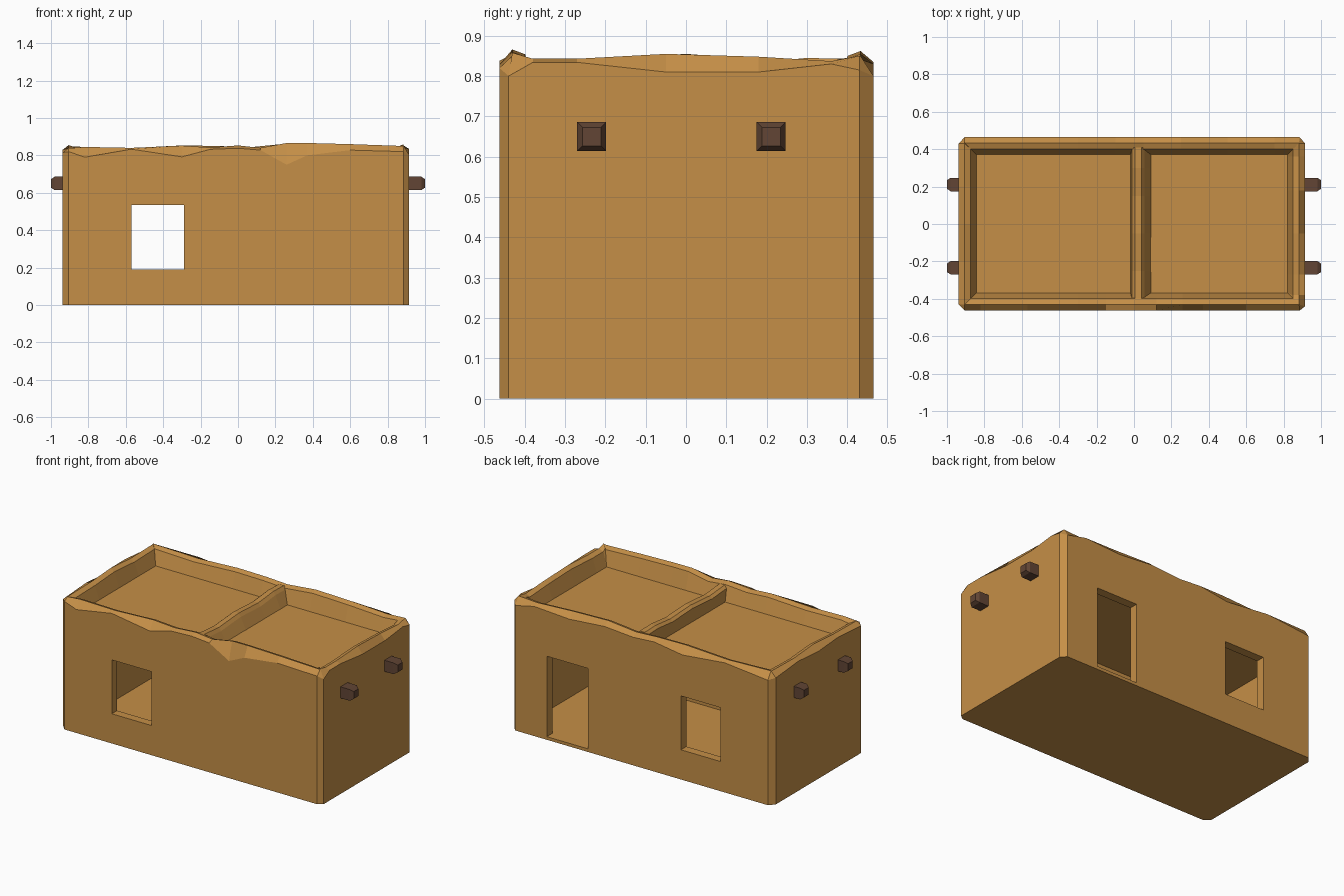
import bpy, bmesh

if "Cube" in bpy.data.objects:
    bpy.data.objects.remove(bpy.data.objects["Cube"])

def material(name, rgb):
    m = bpy.data.materials.new(name)
    m.diffuse_color = (*rgb, 1)
    m.use_nodes = True
    m.node_tree.nodes["Principled BSDF"].inputs["Base Color"].default_value = m.diffuse_color
    return m

CLAY = material("ochre_clay", (0.56, 0.275, 0.063))
WOOD = material("dark_wood", (0.122, 0.06, 0.035))

def make_object(name, bm, mat):
    bmesh.ops.remove_doubles(bm, verts=bm.verts, dist=0.0005)
    bmesh.ops.recalc_face_normals(bm, faces=bm.faces)
    me = bpy.data.meshes.new(name)
    bm.to_mesh(me)
    bm.free()
    me.materials.append(mat)
    ob = bpy.data.objects.new(name, me)
    bpy.context.collection.objects.link(ob)
    return ob

def loft(rows, cap_start=True, cap_end=True):
    """Closed rings of points joined by quads, ends capped."""
    bm = bmesh.new()
    rings = [[bm.verts.new(p) for p in row] for row in rows]
    n = len(rows[0])
    for a, b in zip(rings, rings[1:]):
        for i in range(n):
            j = (i + 1) % n
            bm.faces.new((a[i], a[j], b[j], b[i]))
    if cap_start:
        bm.faces.new(rings[0])
    if cap_end:
        bm.faces.new(rings[-1])
    return bm

def box(name, lo, hi):
    rows = [[(lo[0], lo[1], z), (hi[0], lo[1], z), (hi[0], hi[1], z), (lo[0], hi[1], z)]
            for z in (lo[2], hi[2])]
    return make_object(name, loft(rows), CLAY)

# Wall outline, anticlockwise: position along the side, wall edge height, crest height
front = [(-.905, .82, .838), (-.82, .79, .845), (-.57, .833, .84), (-.3, .792, .852), (-.15, .832, .842),
         (0, .838, .853), (.12, .828, .84), (.26, .75, .866), (.37, .80, .866), (.6, .828, .86), (.885, .82, .85)]
right = [(-.44, .80, .858), (-.38, .834, .843), (-.27, .834, .843), (-.05, .81, .855),
         (.18, .81, .848), (.36, .83, .837), (.43, .815, .85)]
back = [(.885, .80, .85), (.75, .83, .842), (.5, .815, .855), (.25, .835, .862), (.05, .82, .842),
        (-.1, .83, .85), (-.3, .80, .853), (-.6, .83, .838), (-.905, .80, .848)]
left = [(.43, .81, .845), (.2, .83, .84), (0, .815, .855), (-.2, .83, .842), (-.43, .815, .838)]
outline = ([(t, -.463, e, c) for t, e, c in front] + [(.915, t, e, c) for t, e, c in right] +
           [(t, .465, e, c) for t, e, c in back] + [(-.937, t, e, c) for t, e, c in left])

def inset(x, y, d):
    return max(-.937 + d, min(.915 - d, x)), max(-.463 + d, min(.465 - d, y))

# House body with worn parapet and sunken roof
ROOF = .745
rows = [[(x, y, 0) for x, y, e, c in outline],
        [(x, y, e) for x, y, e, c in outline],
        [(*inset(x, y, .032), c) for x, y, e, c in outline],
        [(*inset(x, y, .064), c - .012) for x, y, e, c in outline],
        [(*inset(x, y, .094), ROOF) for x, y, e, c in outline]]
house = make_object("house_walls", loft(rows), CLAY)

# Hollow room, windows and doorway
cutters = [box("room_cutter", (-.87, -.41, .02), (.86, .41, .70)),
           box("window_cutter", (-.57, -.6, .19), (-.29, .6, .535)),
           box("door_cutter", (.37, .3, .02), (.66, .6, .535))]
for c in cutters:
    mod = house.modifiers.new(c.name, 'BOOLEAN')
    mod.operation = 'DIFFERENCE'
    mod.solver = 'EXACT'
    mod.object = c
    bpy.context.view_layer.objects.active = house
    bpy.ops.object.modifier_apply(modifier=mod.name)
for c in cutters:
    bpy.data.objects.remove(c)

# Roof divider: uneven ridge running front to back
ridge = [(-.41, .838), (-.25, .825), (-.05, .84), (.15, .83), (.3, .845), (.41, .842)]
sections = [[(-.02, y, ROOF - .01), (-.012, y, z - .015), (.005, y, z),
             (.04, y, z), (.055, y, z - .02), (.095, y, ROOF - .01)] for y, z in ridge]
make_object("roof_divider", loft(sections), CLAY)

# Roof beam ends, both sides
for sx, side in ((-1, "left"), (1, "right")):
    for y, place in ((-.234, "front"), (.211, "back")):
        beam = [[(sx * x, y + a * r, .65 + b * r) for a, b in ((-1, -1), (1, -1), (1, 1), (-1, 1))]
                for x, r in ((.88, .036), (.98, .036), (1.0, .023))]
        make_object(f"beam_{side}_{place}", loft(beam), WOOD)
